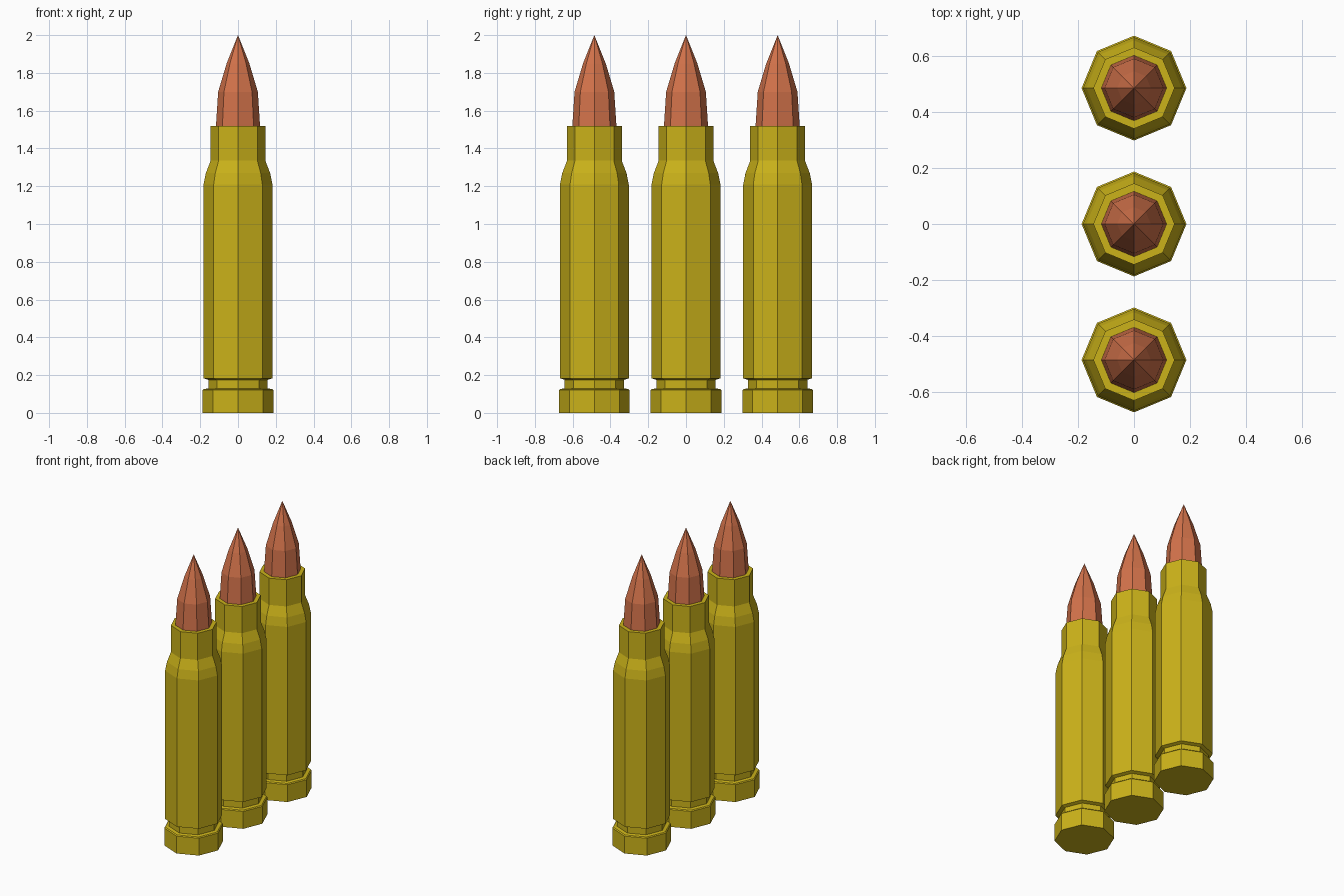
import bpy
import bmesh
from math import cos, sin, tau

if "Cube" in bpy.data.objects:
    bpy.data.objects.remove(bpy.data.objects["Cube"])

SIDES = 8
SPACING = 0.485

# (radius, height) profiles, bottom to top
CASE = [(0.187, 0), (0.187, 0.12), (0.181, 0.126), (0.157, 0.13), (0.157, 0.175),
        (0.182, 0.183), (0.182, 1.21), (0.170, 1.27), (0.145, 1.335), (0.145, 1.52)]
TIP = [(0.117, 1.51), (0.116, 1.53), (0.105, 1.70), (0.060, 1.85), (0, 2.0)]


def material(name, color):
    mat = bpy.data.materials.new(name)
    mat.diffuse_color = color
    mat.use_nodes = True
    mat.node_tree.nodes["Principled BSDF"].inputs["Base Color"].default_value = mat.diffuse_color
    return mat


def lathe(name, profile, mat, y):
    """Flat-faced solid of revolution, closed at both ends."""
    bm = bmesh.new()
    rings = []
    for r, z in profile:
        count = SIDES if r > 0 else 1
        rings.append([bm.verts.new((r * cos(tau * i / SIDES), r * sin(tau * i / SIDES), z))
                      for i in range(count)])
    for low, high in zip(rings, rings[1:]):
        for i in range(SIDES):
            j = (i + 1) % SIDES
            if len(high) == 1:
                bm.faces.new((low[i], low[j], high[0]))
            else:
                bm.faces.new((low[i], low[j], high[j], high[i]))
    bm.faces.new(rings[0][::-1])
    if len(rings[-1]) > 1:
        bm.faces.new(rings[-1])
    mesh = bpy.data.meshes.new(name)
    bm.to_mesh(mesh)
    bm.free()
    mesh.materials.append(mat)
    obj = bpy.data.objects.new(name, mesh)
    obj.location.y = y
    bpy.context.collection.objects.link(obj)
    return obj


brass = material("brass", (0.60, 0.45, 0.01, 1))
copper = material("copper", (0.65, 0.17, 0.07, 1))

# Three cartridges in a row along y
for n, label in enumerate(("front", "middle", "back")):
    y = (n - 1) * SPACING
    lathe(f"{label}_case", CASE, brass, y)
    lathe(f"{label}_bullet_tip", TIP, copper, y)
